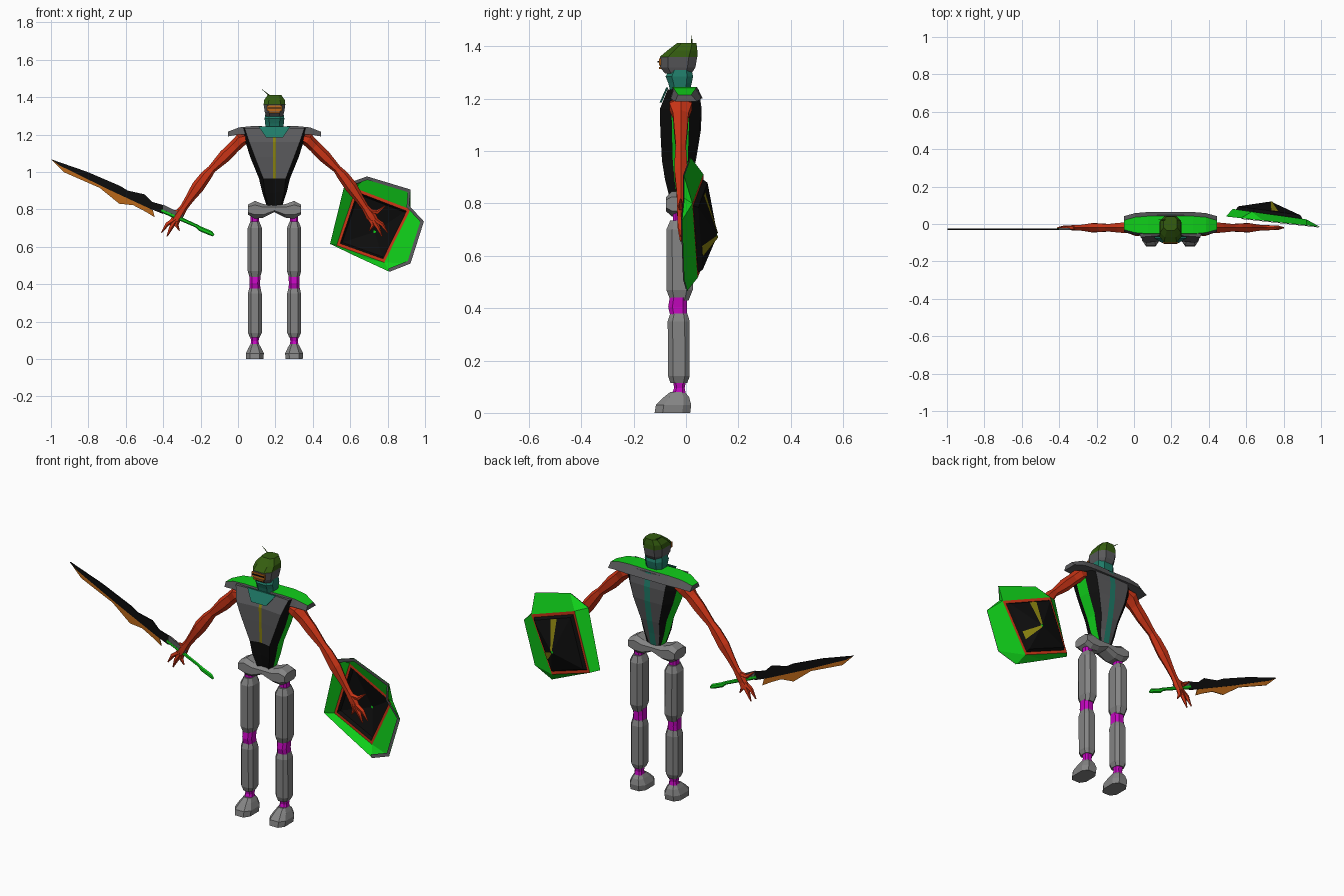
import bpy, bmesh, math
from mathutils import Vector

if "Cube" in bpy.data.objects:
    bpy.data.objects.remove(bpy.data.objects["Cube"])

CX = 0.195  # centre line of the figure


def material(name, r, g, b):
    mat = bpy.data.materials.new(name)
    mat.use_nodes = True
    mat.diffuse_color = (r, g, b, 1)
    mat.node_tree.nodes["Principled BSDF"].inputs["Base Color"].default_value = (r, g, b, 1)
    return mat


RED = material("arm red", .6, .035, .008)
GREEN = material("bright green", .005, .62, .01)
GREY = material("leg grey", .23, .23, .23)
DARK = material("armour grey", .1, .1, .105)
BLACK = material("black", .004, .004, .004)
MAGENTA = material("joint magenta", .55, .002, .52)
TEAL = material("teal", .014, .2, .14)
OLIVE = material("helmet green", .035, .11, .005)
ORANGE = material("orange", .5, .14, .01)
YELLOW = material("dull yellow", .25, .22, .005)


def build(name, verts, faces, mats, slots=None, closed=True):
    """Make a flat-shaded object, with one material slot number per face."""
    mesh = bpy.data.meshes.new(name)
    mesh.from_pydata([tuple(v) for v in verts], [], faces)
    for mat in mats:
        mesh.materials.append(mat)
    for poly, slot in zip(mesh.polygons, slots or [0] * len(faces)):
        poly.material_index = slot
    if closed:
        bm = bmesh.new()
        bm.from_mesh(mesh)
        bmesh.ops.recalc_face_normals(bm, faces=bm.faces)
        bm.to_mesh(mesh)
        bm.free()
    obj = bpy.data.objects.new(name, mesh)
    bpy.context.collection.objects.link(obj)
    return obj


def loft(name, rings, mats, pick=lambda i, k: 0, start_cap=True):
    """Skin a row of equal rings; pick(ring, side) gives the slot."""
    n = len(rings[0])
    verts = [v for ring in rings for v in ring]
    faces, slots = [], []
    for i in range(len(rings) - 1):
        for k in range(n):
            j = (k + 1) % n
            faces.append((i * n + k, i * n + j, i * n + n + j, i * n + n + k))
            slots.append(pick(i, k))
    last = len(rings) - 1
    if start_cap:
        faces.append(tuple(range(n)))
        slots.append(pick(0, 0))
    faces.append(tuple(last * n + k for k in range(n)))
    slots.append(pick(last, 0))
    return build(name, verts, faces, mats, slots)


def octagon(hx, y0, y1, bevel=.45):
    """Chamfered rectangle, centred on x = 0."""
    cy, hy = (y0 + y1) / 2, (y1 - y0) / 2
    corner = 1 - bevel
    shape = [(1, corner), (corner, 1), (-corner, 1), (-1, corner),
             (-1, -corner), (-corner, -1), (corner, -1), (1, -corner)]
    return [(hx * a, cy + hy * b) for a, b in shape]


def column(name, x, levels, mats, pick=lambda i, k: 0):
    """Upright loft; levels hold height, half width, front and back."""
    rings = [[(x + px, py, z) for px, py in octagon(hx, y0, y1)] for z, hx, y0, y1 in levels]
    return loft(name, rings, mats, pick)


def tube(name, path, mat, y=-.02, sides=6):
    """Tube in the x-z plane; path holds x, z, radius and depth radius."""
    rings = []
    for i, (x, z, r, depth) in enumerate(path):
        a, b = path[max(i - 1, 0)], path[min(i + 1, len(path) - 1)]
        normal = Vector((a[1] - b[1], 0, b[0] - a[0])).normalized()
        turns = [math.tau * k / sides for k in range(sides)]
        rings.append([Vector((x, y + depth * math.sin(t), z)) + normal * r * math.cos(t)
                      for t in turns])
    return loft(name, rings, [mat])


def prism(name, outline, mat, y=-.027, thick=.008):
    """Flat x-z outline given thickness along y."""
    rings = [[(x, y + d, z) for x, z in outline] for d in (-thick / 2, thick / 2)]
    return loft(name, rings, [mat])


# Legs
for side, label in ((1, "left"), (-1, "right")):
    x = CX + side * .105
    column(label + "_hip_joint", x, [(.78, .022, -.05, .0), (.71, .022, -.05, .0)], [MAGENTA])
    column(label + "_thigh", x, [(.735, .024, -.06, .01), (.70, .038, -.075, .024),
                                 (.47, .038, -.075, .026), (.43, .026, -.06, .01)], [GREY])
    column(label + "_knee", x, [(.44, .03, -.062, .004), (.405, .028, -.068, .004),
                                (.37, .03, -.06, .004)], [MAGENTA])
    column(label + "_shin", x, [(.38, .03, -.06, .005), (.35, .037, -.07, .014),
                                (.14, .037, -.068, .014), (.115, .026, -.06, .005)], [GREY])
    column(label + "_ankle", x, [(.12, .024, -.05, .0), (.095, .02, -.045, -.005),
                                 (.07, .024, -.055, .0)], [MAGENTA])
    column(label + "_foot", x, [(.08, .022, -.06, -.004), (.06, .034, -.085, .012),
                                (.03, .048, -.115, .02), (0, .046, -.12, .016)], [GREY])

# Pelvis, a bent bar running from side to side
half = [(0, .785, .82), (.06, .755, .828), (.105, .75, .845), (.142, .772, .825)]
bar = [(-d, lo, hi) for d, lo, hi in half[:0:-1]] + half
loft("pelvis", [[(CX + d, y - .025, (lo + hi) / 2 + h)
                 for h, y in octagon((hi - lo) / 2, -.052, .048)] for d, lo, hi in bar], [GREY])

# Torso: height, chest width, side width, front, back
levels = [(1.235, .16, .17, -.07, .045), (1.16, .135, .155, -.1, .056), (1.08, .105, .13, -.098, .053),
          (.965, .06, .083, -.092, .034), (.89, .052, .065, -.08, .015), (.82, .035, .042, -.062, .0)]
rings = []
for z, chest, wide, front, back in levels:
    profile = [(.008, front + .012), (chest, front), (wide, front * .55),
               (wide * .95, back * .2), (wide * .68, back), (.017, back + .004)]
    outline = profile + [(-x, y) for x, y in reversed(profile)]
    rings.append([(CX + x, y, z) for x, y in outline])
bands = [0, 1, 2, 1, 0, 3, 0, 1, 2, 1, 0, 4]
loft("torso", rings, [DARK, BLACK, GREEN, TEAL, YELLOW],
     lambda i, k: 1 if i > 2 and k in (0, 10, 11) else bands[k])

# Shoulder yoke with a green top
half = [(0, 1.2, 1.243, .064), (.12, 1.2, 1.245, .064), (.19, 1.2, 1.238, .058), (.248, 1.19, 1.215, .042)]
span = [(-d, *rest) for d, *rest in half[:0:-1]] + half
loft("shoulder_yoke", [[(CX + d, -w, lo), (CX + d, -w + .012, hi), (CX + d, w - .022, hi),
                        (CX + d, w, lo)] for d, lo, hi, w in span],
     [DARK, GREEN], lambda i, k: int(k == 1 and i < len(span) - 1))

# Collar and neck
collar = [(-.085, -.076, 1.242), (.085, -.076, 1.242), (.045, -.101, 1.185), (-.045, -.101, 1.185)]
loft("collar", [[(CX + x, y + d, z) for x, y, z in collar] for d in (0, .008)], [TEAL])
column("neck", CX, [(1.23, .046, -.06, .015), (1.26, .05, -.068, .022), (1.285, .053, -.078, .027),
                    (1.315, .048, -.06, .02)], [TEAL])

# Head: grey face below, green helmet above
column("head", CX, [(1.297, .045, -.08, .022), (1.32, .052, -.1, .036), (1.36, .058, -.1, .043),
                    (1.385, .055, -.07, .043), (1.412, .036, -.035, .04)],
       [DARK, OLIVE], lambda i, k: int(i > 1))
for label, mat, z, h, w in (("visor", ORANGE, 1.34, .014, .04), ("eye_slit", BLACK, 1.342, .003, .034),
                            ("mouth_guard", ORANGE, 1.318, .004, .03)):
    prism(label, [(CX - w, z - h), (CX + w, z - h), (CX + w, z + h), (CX - w, z + h)], mat,
          -.104 if mat == BLACK else -.1)
tube("antenna", [(.185, 1.395, .004, .004), (.16, 1.415, .003, .003), (.13, 1.44, .001, .001)],
     OLIVE, .022, 4)

# Arms and hands
arm = [(.14, 1.185, .02, .045), (.18, 1.17, .035, .05), (.215, 1.135, .032, .034), (.265, 1.085, .034, .03),
       (.335, 1.015, .022, .022), (.365, .98, .03, .026), (.41, .92, .034, .028), (.455, .855, .024, .02),
       (.485, .81, .02, .016), (.515, .765, .028, .016), (.54, .73, .022, .012)]
fingers = {"thumb": [(.5, .79), (.55, .785), (.592, .818)], "first_finger": [(.53, .75), (.575, .72), (.605, .675)],
           "middle_finger": [(.53, .74), (.555, .7), (.575, .655)], "last_finger": [(.515, .75), (.525, .715), (.508, .685)]}
for side, label in ((1, "left"), (-1, "right")):
    tube(label + "_arm", [(CX + side * d, z, r, depth) for d, z, r, depth in arm], RED)
    for finger, path in fingers.items():
        tube(label + "_" + finger, [(CX + side * d, z, r, r) for (d, z), r in zip(path, (.014, .012, .003))], RED, sides=5)

# Sword: black blade, orange cutting edge, green grip
tip = (-.998, 1.067)
spine = [(-.805, 1.0), (-.63, .925), (-.59, .9), (-.5, .88), (-.46, .84), (-.39, .82), (-.4, .775)]
seam = [(-.47, .803), (-.55, .84), (-.69, .905), (-.955, 1.035)]
edge = [(-.93, .998), (-.74, .915), (-.635, .83), (-.56, .822), (-.49, .785), (-.445, .757), (-.455, .795)]
prism("blade", [tip] + spine + seam, BLACK)
prism("cutting_edge", [tip] + seam[::-1] + edge[::-1][:1] + edge[::-1][1:], ORANGE, thick=.005)
prism("guard", [(-.4, .825), (-.29, .77), (-.3, .755), (-.4, .79)], DARK, thick=.01)
tube("grip", [(-.41, .795, .012, .006), (-.22, .71, .009, .006), (-.2, .695, .013, .007),
              (-.145, .672, .013, .007), (-.13, .66, .006, .004)], GREEN, -.027)

# Shield: outer rim points run clockwise from the left corner
rim = [Vector((x, .04 - .11 * (x - .49), z)) for x, z in
       ((.492, .615), (.57, .933), (.69, .976), (.922, .906), (.915, .82),
        (.994, .735), (.922, .51), (.81, .466), (.632, .548))]
square = [Vector((x, .08 - .142 * (x - .532), z)) for x, z in
          ((.527, .607), (.63, .912), (.922, .8), (.782, .516))]
partner = [0, 1, 1, 2, 2, 2, 3, 3, 3]
n = len(rim)
faces = []
for i in range(n):
    j = (i + 1) % n
    faces.append(tuple(dict.fromkeys((i, j, n + partner[j], n + partner[i]))))
build("shield_rim", rim + square, faces, [GREEN], closed=False)

# Raised black boss with a red border and small green peak
middle = sum(square, Vector()) / 4
peak = Vector((.73, .118, .68))
border = [middle + (p - middle) * .9 for p in square]
shoulder = [middle + (p - middle) * .84 + Vector((0, .018, 0)) for p in square]
crown = [peak + (p - middle) * .04 for p in square]
loft("shield_boss", [square, border, shoulder, crown], [RED, BLACK, GREEN],
     lambda i, k: (0, 1, 1, 2)[i], start_cap=False)

# Yellow stripes on the boss
lift = Vector((0, .004, 0))
for label, a, t in (("upright_stripe", 1, .36), ("level_stripe", 2, .62)):
    strip = [row[a].lerp(row[a + 1], t + d) + lift
             for row, d in ((shoulder, 0), (shoulder, .17), (crown, .7), (crown, -.2))]
    build(label, strip, [(0, 1, 2, 3)], [YELLOW], closed=False)

# Grey lip on the inside of the top and far edges
inset = [p.lerp(middle, .07) for p in rim]
for label, run in (("top_lip", (1, 2, 3, 4)), ("far_lip", (4, 5, 6, 7))):
    verts = [p - lift for i in run for p in (rim[i], inset[i])]
    build(label, verts, [(2 * i, 2 * i + 2, 2 * i + 3, 2 * i + 1) for i in range(3)], [DARK], closed=False)
